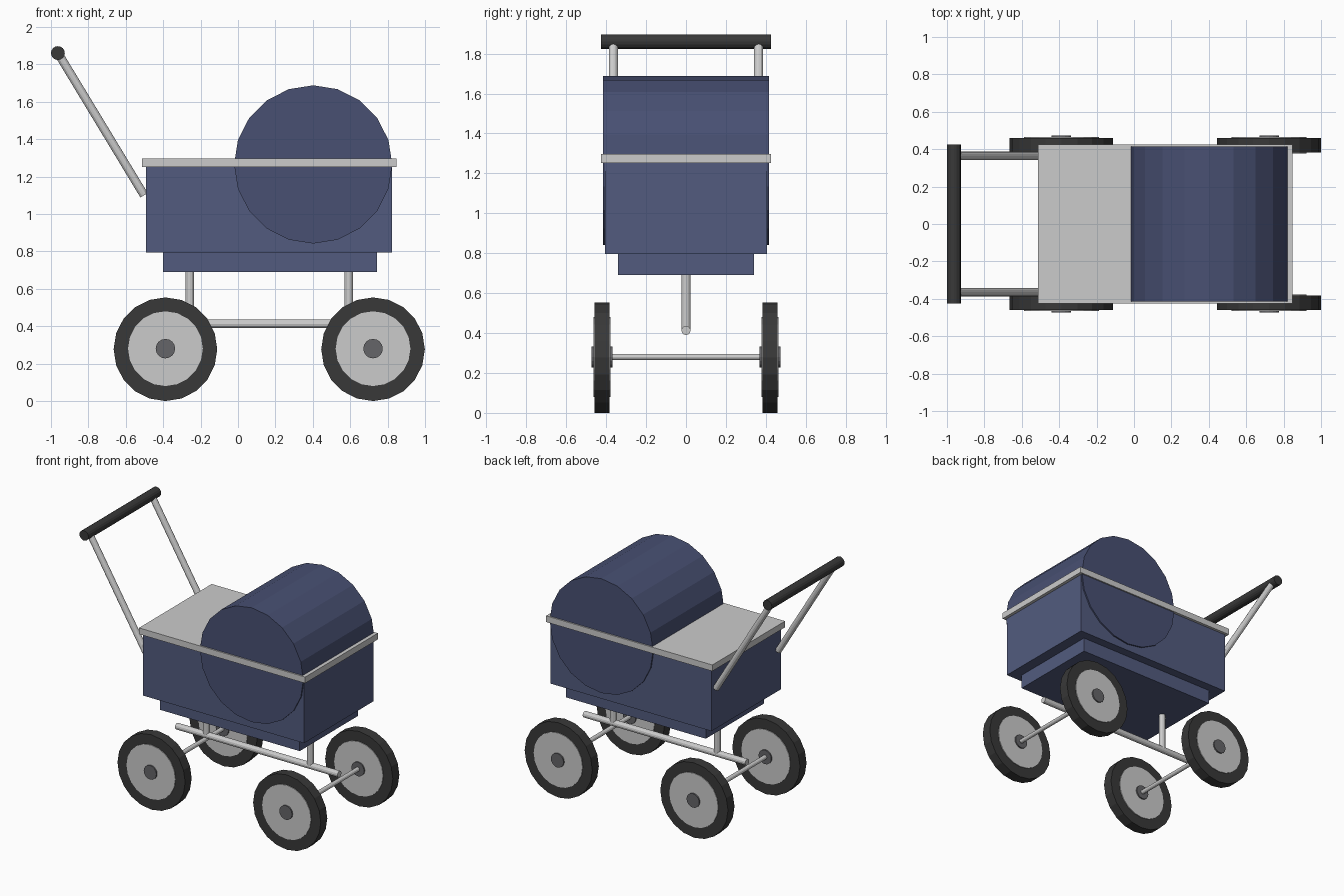
import bpy
from mathutils import Vector

if "Cube" in bpy.data.objects:
    bpy.data.objects.remove(bpy.data.objects["Cube"])


def material(name, rgb):
    m = bpy.data.materials.new(name)
    m.diffuse_color = (*rgb, 1)
    m.use_nodes = True
    m.node_tree.nodes["Principled BSDF"].inputs["Base Color"].default_value = m.diffuse_color
    return m


NAVY = material("navy", (0.085, 0.105, 0.21))
DARK_NAVY = material("dark_navy", (0.065, 0.08, 0.17))
RUBBER = material("rubber", (0.04, 0.04, 0.04))
HUB = material("dark_grey", (0.13, 0.13, 0.14))


def finish(name, mat):
    ob = bpy.context.object
    ob.name = name
    if mat:
        ob.data.materials.append(mat)
    return ob


def box(name, x0, x1, half_y, z0, z1, mat=None):
    bpy.ops.mesh.primitive_cube_add(size=1, location=((x0 + x1) / 2, 0, (z0 + z1) / 2))
    ob = finish(name, mat)
    ob.scale = (x1 - x0, 2 * half_y, z1 - z0)
    return ob


def rod(name, a, b, radius, sides=12, mat=None):
    a, b = Vector(a), Vector(b)
    bpy.ops.mesh.primitive_cylinder_add(vertices=sides, radius=radius, depth=(b - a).length,
                                        location=(a + b) / 2)
    ob = finish(name, mat)
    ob.rotation_mode = 'QUATERNION'
    ob.rotation_quaternion = Vector((0, 0, 1)).rotation_difference(b - a)
    return ob


def cross_rod(name, x, y, z, radius, half, sides=20, mat=None):
    return rod(name, (x, y - half, z), (x, y + half, z), radius, sides, mat)


# Body, stepped base and cover with its rim
box("base", -0.40, 0.743, 0.34, 0.69, 0.80, NAVY)
box("body", -0.492, 0.824, 0.405, 0.795, 1.26, NAVY)
box("cover", -0.513, 0.847, 0.425, 1.252, 1.298)

# Hood
cross_rod("hood", 0.402, 0, 1.265, 0.423, 0.415, 20, DARK_NAVY)

# Chassis
rod("chassis_bar", (-0.50, 0, 0.413), (0.83, 0, 0.413), 0.023)
for label, x in (("rear", -0.257), ("front", 0.593)):
    rod(label + "_post", (x, 0, 0.41), (x, 0, 0.72), 0.023)

# Wheels and axles
for label, x in (("rear", -0.388), ("front", 0.722)):
    cross_rod(label + "_axle", x, 0, 0.28, 0.016, 0.42, 12)
    for side, y in (("right", -0.421), ("left", 0.421)):
        tag = label + "_" + side
        cross_rod(tag + "_tyre", x, y, 0.277, 0.277, 0.038, 20, RUBBER)
        cross_rod(tag + "_disc", x, y, 0.28, 0.20, 0.043, 20)
        cross_rod(tag + "_hub", x, y, 0.28, 0.052, 0.053, 16, HUB)

# Handle
for side, y in (("right", -0.364), ("left", 0.364)):
    rod(side + "_handle_arm", (-0.502, y, 1.10), (-0.962, y, 1.86), 0.023)
cross_rod("grip", -0.963, 0, 1.86, 0.037, 0.425, 16, RUBBER)
